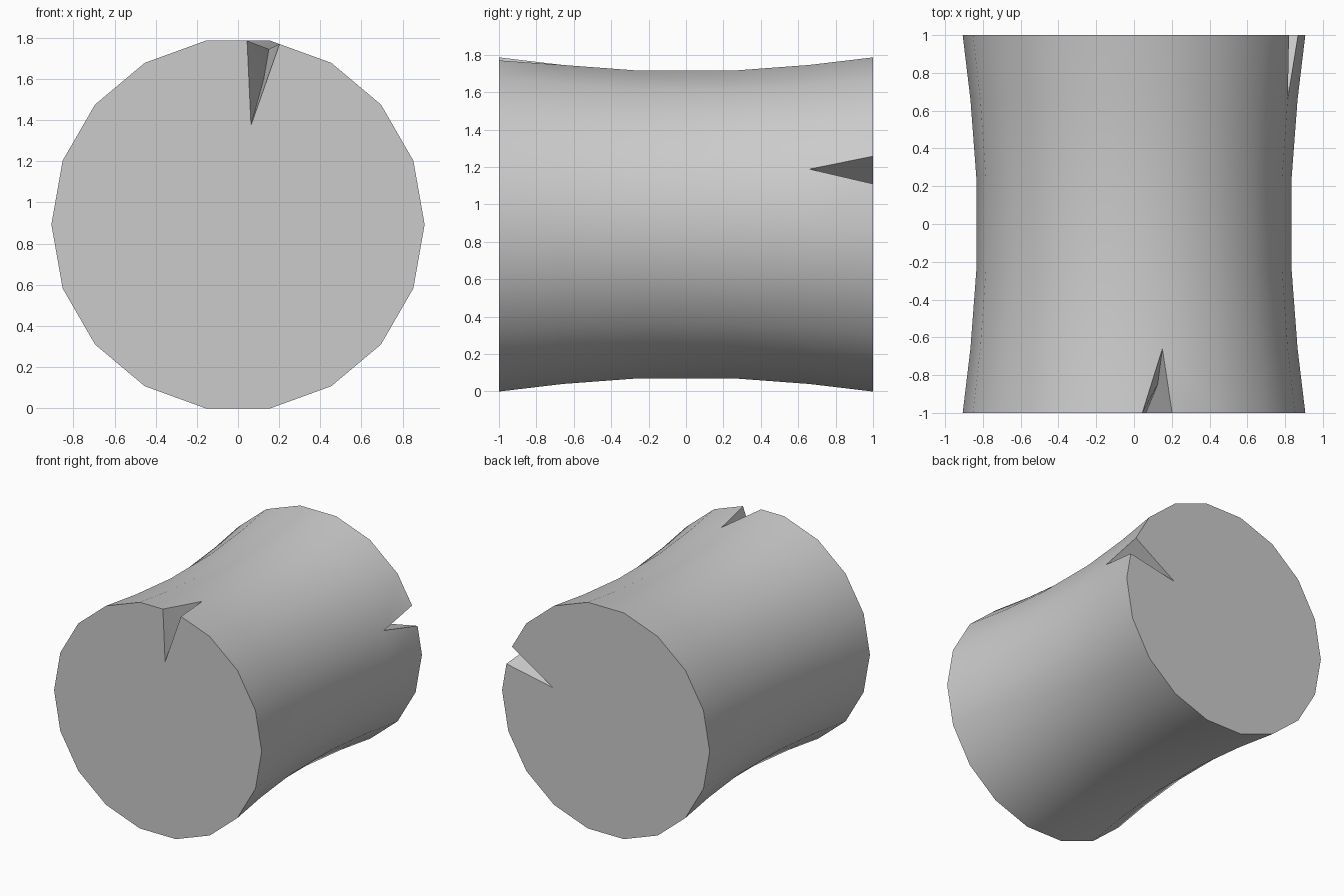
import bpy, bmesh
from math import cos, sin, radians
from mathutils import Vector

cube = bpy.data.objects.get("Cube")
if cube:
    bpy.data.objects.remove(cube, do_unlink=True)

SIDES = 18
CENTRE = 0.893
# Waisted profile: position along the length, radius
PROFILE = [(-1, 0.907), (-0.66, 0.866), (-0.25, 0.835),
           (0.25, 0.835), (0.66, 0.866), (1, 0.907)]
# Chips at the ends: rim corner, split amounts either way, apex on the cap, kink in the crease
CHIPS = {
    0: dict(corner=4, before=0.15, after=0.36, apex=(0.063, -1, 1.375), kink=(0.125, -0.85, 1.6)),
    len(PROFILE) - 1: dict(corner=1, before=0.3, after=0.2, apex=(0.462, 1, 1.03), kink=None),
}

stone = bpy.data.materials.new("pale_grey")
stone.use_nodes = True
grey = (0.6, 0.6, 0.6, 1)
stone.diffuse_color = grey
stone.node_tree.nodes["Principled BSDF"].inputs["Base Color"].default_value = grey

bm = bmesh.new()


def ring_point(i, k):
    y, r = PROFILE[i]
    a = radians(360 / SIDES * k)
    return Vector((r * cos(a), y, CENTRE + r * sin(a)))


# Each ring corner holds an (incoming, outgoing) pair, which differ only at a chip
rings = []
for i in range(len(PROFILE)):
    ring = []
    for k in range(SIDES):
        p = ring_point(i, k)
        chip = CHIPS.get(i)
        if chip and chip["corner"] == k:
            ring.append((bm.verts.new(p.lerp(ring_point(i, k - 1), chip["before"])),
                         bm.verts.new(p.lerp(ring_point(i, k + 1), chip["after"]))))
        else:
            v = bm.verts.new(p)
            ring.append((v, v))
    rings.append(ring)

# Curved side
for low, high in zip(rings, rings[1:]):
    for k in range(SIDES):
        n = (k + 1) % SIDES
        bm.faces.new((low[k][1], low[n][0], high[n][0], high[k][1]))

# End caps and the cut walls of each chip
for i, chip in CHIPS.items():
    outline = []
    tip = rings[1 if i == 0 else i - 1][chip["corner"]][0]
    for k, (a, b) in enumerate(rings[i]):
        outline.append(a)
        if a is not b:
            apex = bm.verts.new(chip["apex"])
            outline += [apex, b]
            crease = [apex, tip]
            if chip["kink"]:
                crease.insert(1, bm.verts.new(chip["kink"]))
            for edge in (a, b):
                for s, t in zip(crease, crease[1:]):
                    bm.faces.new((edge, s, t))
    bm.faces.new(outline)

bmesh.ops.recalc_face_normals(bm, faces=bm.faces)
mesh = bpy.data.meshes.new("chipped_drum")
bm.to_mesh(mesh)
bm.free()
mesh.materials.append(stone)
drum = bpy.data.objects.new("chipped_drum", mesh)
bpy.context.collection.objects.link(drum)

# Smooth side, crisp rims and chips
bpy.ops.object.select_all(action="DESELECT")
drum.select_set(True)
bpy.context.view_layer.objects.active = drum
bpy.ops.object.shade_smooth_by_angle(angle=radians(35))
